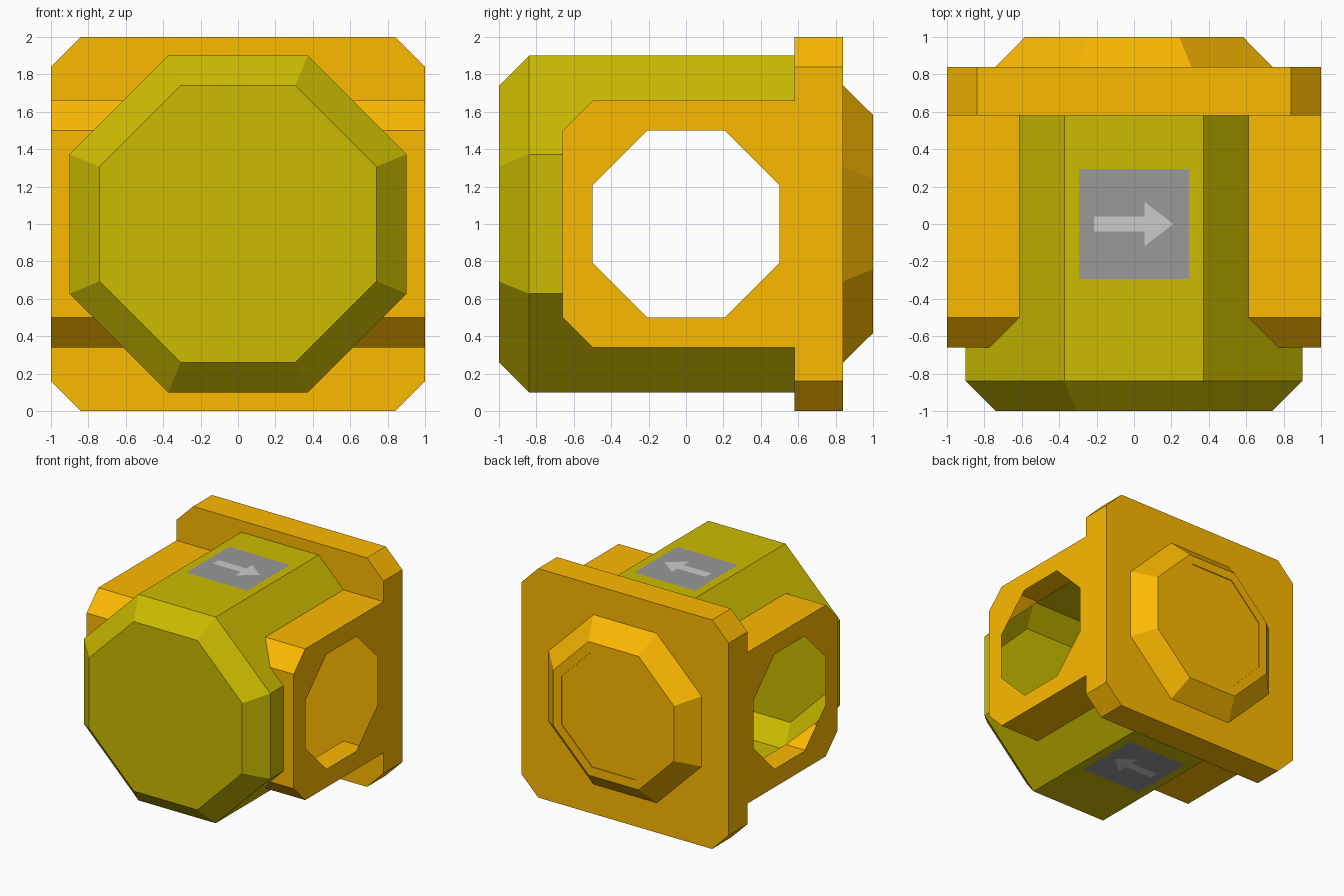
import bpy, bmesh, math

if "Cube" in bpy.data.objects:
    bpy.data.objects.remove(bpy.data.objects["Cube"])


def material(name, rgb):
    m = bpy.data.materials.new(name)
    m.diffuse_color = (*rgb, 1)
    m.use_nodes = True
    m.node_tree.nodes["Principled BSDF"].inputs["Base Color"].default_value = m.diffuse_color
    return m


ORANGE = material("orange_paint", (0.98, 0.49, 0.0))
OLIVE = material("olive_paint", (0.60, 0.50, 0.0))
GREY = material("label_grey", (0.32, 0.32, 0.32))
PALE = material("arrow_grey", (0.56, 0.56, 0.56))


def octagon(a):
    r = a / math.cos(math.pi / 8)
    return [(r * math.cos(math.pi / 8 + k * math.pi / 4),
             r * math.sin(math.pi / 8 + k * math.pi / 4)) for k in range(8)]


def loft(name, rings, place, mat=None):
    """Join equal-length 2D rings, given as (points, depth); one ring gives a flat face."""
    bm = bmesh.new()
    loops = [[bm.verts.new(place(p, q, d)) for p, q in pts] for pts, d in rings]
    n = len(loops[0])
    for a, b in zip(loops, loops[1:]):
        for i in range(n):
            bm.faces.new((a[i], a[(i + 1) % n], b[(i + 1) % n], b[i]))
    bm.faces.new(loops[0])
    if len(loops) > 1:
        bm.faces.new(loops[-1])
        bmesh.ops.recalc_face_normals(bm, faces=bm.faces)
    me = bpy.data.meshes.new(name)
    bm.to_mesh(me)
    bm.free()
    ob = bpy.data.objects.new(name, me)
    bpy.context.collection.objects.link(ob)
    if mat:
        me.materials.append(mat)
    return ob


def along_y(p, q, d):
    return (p, d, 1 + q)


def along_x(p, q, d):
    return (d, p, 1 + q)


def along_z(p, q, d):
    return (p, q, d)


def cut_shell(ob, cutters, keep):
    """Subtract the cutters, then keep only the outer skin faces."""
    for c in cutters:
        m = ob.modifiers.new("cut", 'BOOLEAN')
        m.object, m.operation, m.solver = c, 'DIFFERENCE', 'EXACT'
    dg = bpy.context.evaluated_depsgraph_get()
    me = bpy.data.meshes.new_from_object(ob.evaluated_get(dg))
    ob.modifiers.clear()
    bm = bmesh.new()
    bm.from_mesh(me)
    inner = [f for f in bm.faces if not keep(f.calc_center_median())]
    bmesh.ops.delete(bm, geom=inner, context='FACES')
    bm.to_mesh(me)
    bm.free()
    ob.data = me


def make_body(name, back):
    return loft(name, [(octagon(0.74), -1), (octagon(0.9), -0.84),
                       (octagon(0.9), back)], along_y, OLIVE)


def make_arm(name, back, x):
    prof = [(-0.66, -0.5), (-0.5, -0.66), (back, -0.66),
            (back, 0.66), (-0.5, 0.66), (-0.66, 0.5)]
    return loft(name, [(prof, -x), (prof, x)], along_x, ORANGE)


def on_body(c):
    x, z = abs(c.x), abs(c.z - 1)
    return c.y < -0.84 or max(x, z, (x + z) * math.sqrt(0.5)) > 0.899


def on_arm(c):
    z = abs(c.z - 1)
    return abs(c.x) > 0.999 or z > 0.659 or c.y < -0.659 or z - c.y > 1.159


# Hollow octagonal body and hollow side arms with octagonal openings
body, arm = make_body("main_body", 0.58), make_arm("side_arms", 0.58, 1)
body_cut, arm_cut = make_body("body_cutter", 0.7), make_arm("arm_cutter", 0.7, 1.2)
bore = loft("bore_cutter", [(octagon(0.5), x) for x in (-1.2, 1.2)], along_x)
cut_shell(body, [arm_cut], on_body)
cut_shell(arm, [body_cut, bore], on_arm)
for c in (body_cut, arm_cut, bore):
    bpy.data.objects.remove(c)

# Rear flange plate with clipped corners
flange = [(1, -0.84), (1, 0.84), (0.84, 1), (-0.84, 1),
          (-1, 0.84), (-1, -0.84), (-0.84, -1), (0.84, -1)]
loft("rear_flange", [(flange, 0.58), (flange, 0.84)], along_y, ORANGE)

# Tapered rear collar with a shallow inset end face
loft("rear_collar", [(octagon(0.74), 0.84), (octagon(0.583), 1.0),
                     (octagon(0.505), 1.0), (octagon(0.505), 0.992)], along_y, ORANGE)

# Direction labels on the top and bottom
square = [(-0.295, -0.295), (0.295, -0.295), (0.295, 0.295), (-0.295, 0.295)]
arrow = [(-0.215, -0.04), (0.055, -0.04), (0.055, -0.12), (0.21, 0),
         (0.055, 0.12), (0.055, 0.04), (-0.215, 0.04)]
for side, s in (("top", 1), ("bottom", -1)):
    loft(side + "_label", [(square[::s], 1 + s * 0.902)], along_z, GREY)
    loft(side + "_arrow", [(arrow[::s], 1 + s * 0.904)], along_z, PALE)
